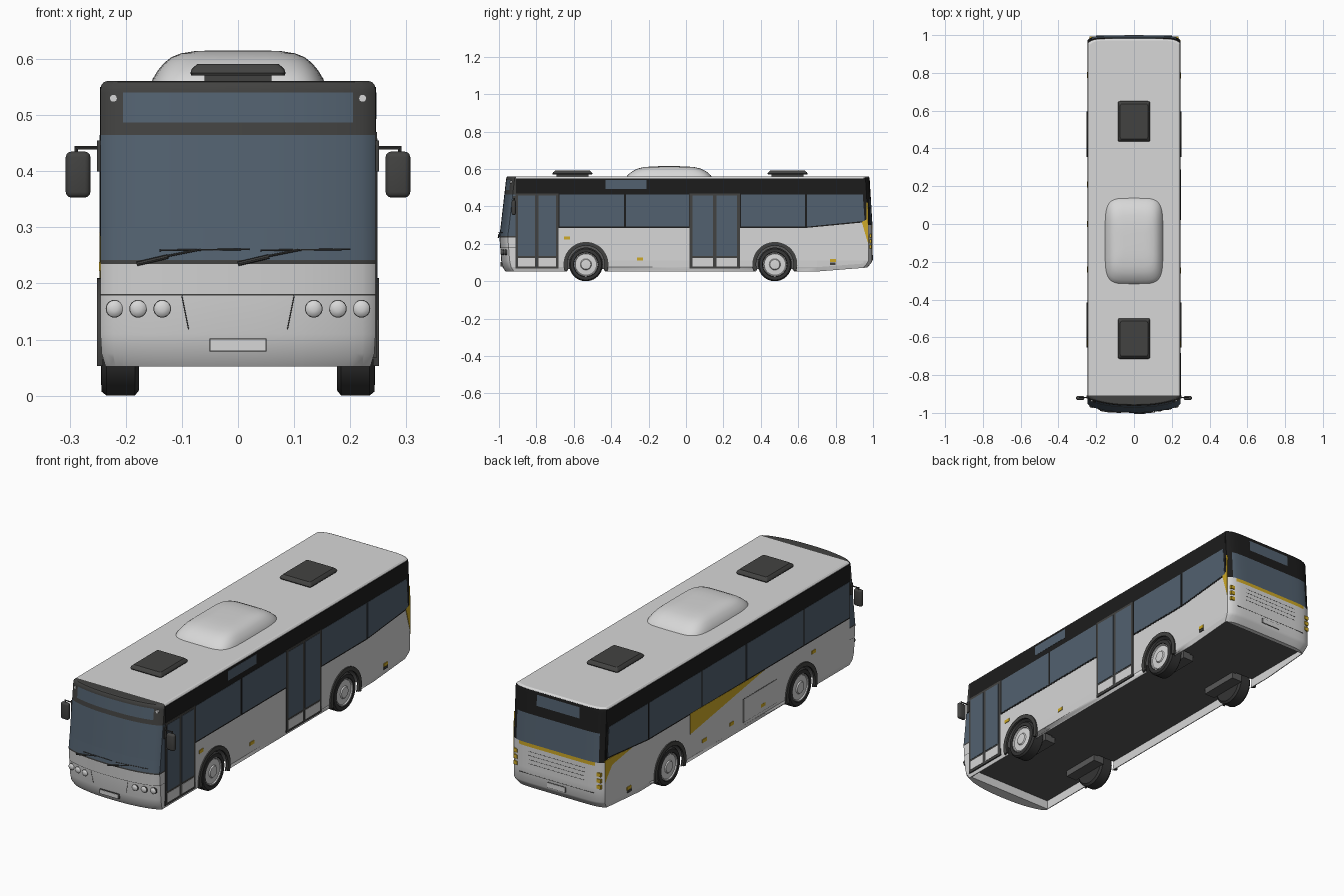
import bpy, bmesh, math
from mathutils import Vector, Matrix

if "Cube" in bpy.data.objects:
    bpy.data.objects.remove(bpy.data.objects["Cube"])


def material(name, rgb):
    m = bpy.data.materials.new(name)
    m.use_nodes = True
    m.diffuse_color = (*rgb, 1)
    m.node_tree.nodes["Principled BSDF"].inputs["Base Color"].default_value = (*rgb, 1)
    return m


MATS = [material("light grey paint", (.68, .68, .68)), material("black paint", (.012, .012, .012)),
        material("dark grey trim", (.055, .055, .053)), material("blue grey glass", (.085, .12, .16)),
        material("yellow paint", (.62, .4, .02)), material("tyre rubber", (.035, .035, .035)),
        material("underside grey", (.1, .1, .1))]
LIGHT, BLACK, TRIM, GLASS, YELLOW, RUBBER, UNDER = range(7)


def finish(name, bm, mat=None):
    bmesh.ops.recalc_face_normals(bm, faces=bm.faces)
    me = bpy.data.meshes.new(name)
    bm.to_mesh(me)
    bm.free()
    for m in (MATS if mat is None else [MATS[mat]]):
        me.materials.append(m)
    ob = bpy.data.objects.new(name, me)
    bpy.context.collection.objects.link(ob)
    bpy.context.view_layer.objects.active = ob
    for o in bpy.context.selected_objects:
        o.select_set(False)
    ob.select_set(True)
    bpy.ops.object.shade_smooth_by_angle(angle=math.radians(32))
    return ob


def loft(rings):
    """Skin closed rings of points and cap both ends."""
    bm = bmesh.new()
    loops = [[bm.verts.new(p) for p in r] for r in rings]
    n = len(loops[0])
    for a, b in zip(loops, loops[1:]):
        for i in range(n):
            bm.faces.new((a[i], a[(i + 1) % n], b[(i + 1) % n], b[i]))
    bm.faces.new(loops[0])
    bm.faces.new(loops[-1])
    return bm


def box(name, lo, hi, mat, bevel=0):
    lo, hi = Vector(lo), Vector(hi)
    bm = bmesh.new()
    bmesh.ops.create_cube(bm, size=1, matrix=Matrix.Translation((lo + hi) / 2) @ Matrix.Diagonal((*(hi - lo), 1)))
    if bevel:
        bmesh.ops.bevel(bm, geom=bm.edges[:], offset=bevel, segments=3, profile=.5, affect='EDGES')
    return finish(name, bm, mat)


def plate(name, pts, side, depth, mat):
    """Thin side panel from a (y, z) outline."""
    return finish(name, loft([[(side * x, y, z) for y, z in pts] for x in (HW - .004, HW + depth)]), mat)


def rect(y0, y1, z0, z1):
    return [(y0, z0), (y1, z0), (y1, z1), (y0, z1)]


def lathe(name, profile, centre, axis, mat, n=32):
    """Revolve (radius, offset) points about an axis through centre."""
    q = Vector((0, 0, 1)).rotation_difference(Vector(axis))
    ring = lambda r, d: [Vector(centre) + q @ Vector((r * math.cos(math.tau * i / n), r * math.sin(math.tau * i / n), d))
                         for i in range(n)]
    return finish(name, loft([ring(r, d) for r, d in profile]), mat)


def rod(name, a, b, r, mat):
    d = Vector(b) - Vector(a)
    return lathe(name, [(r, 0), (r, d.length)], a, d.normalized(), mat, 8)


# Body shell: height, front y, rear y, half width
HW = .245
LEVELS = [(.052, -.965, .97, .236), (.075, -.98, .99, .243), (.11, -.988, .997, HW), (.24, -.998, .997, HW),
          (.3, -.99, .997, HW), (.545, -.962, .982, HW), (.554, -.96, .981, .2435), (.559, -.957, .977, .239),
          (.561, -.952, .972, .232)]


def front_y(x, z):
    for a, b in zip(LEVELS, LEVELS[1:]):
        if a[0] <= z <= b[0]:
            t = (z - a[0]) / (b[0] - a[0])
            return a[1] + t * (b[1] - a[1]) + .036 * abs(x / HW) ** 2.5


def outline(z, yf, yr, hw):
    us = [math.sin(math.pi / 2 * i / 12) for i in range(-12, 13)]
    front = [(hw * u, yf + .036 * abs(u) ** 2.5 + .009 * abs(u) ** 20, z) for u in us]
    rear = [(-hw * u, yr - .022 * abs(u) ** 10, z) for u in us]
    return front + rear


bm = loft([outline(*lv) for lv in LEVELS])
cuts = [(2, z) for z in (.179, .181, .235, .242, .283, .3, .44, .465, .487, .54)]
cuts += [(1, y) for y in (-.908, .7, .95)] + [(0, x) for x in (-.222, -.205, -.115, .115, .205, .222)]
for ax, v in cuts:
    axis = Vector([float(i == ax) for i in range(3)])
    bmesh.ops.bisect_plane(bm, geom=bm.verts[:] + bm.edges[:] + bm.faces[:], plane_co=axis * v, plane_no=axis)
for v in bm.verts:
    if v.co.z < .1 and v.co.y > .7:
        v.co.z += .022 * (v.co.y - .7) / .28
bmesh.ops.recalc_face_normals(bm, faces=bm.faces)


def body_colour(c, n):
    ax = abs(c.x)
    if c.y < -.908:
        if c.z > .465:
            return GLASS if .487 < c.z < .54 and ax < .205 and n.y < -.5 else TRIM
        if c.z > .242:
            return GLASS
        return TRIM if c.z > .235 or .179 < c.z < .181 else LIGHT
    if c.y > .95 and c.z < .552 and n.z < .6:
        if c.z > .44:
            return GLASS if .487 < c.z < .54 and ax < .115 and n.y > .5 else BLACK
        if c.z > .3:
            return GLASS if ax < .222 and n.y > .5 else BLACK
        if c.z > .283:
            return YELLOW if ax < .205 and n.y > .5 else LIGHT
    return LIGHT


for f in bm.faces:
    f.material_index = body_colour(f.calc_center_median(), f.normal)
body = finish("body", bm)


# Recessed underside and wheel wells
def carve(cutter):
    mod = body.modifiers.new("cut", 'BOOLEAN')
    mod.object, mod.operation, mod.solver = cutter, 'DIFFERENCE', 'EXACT'
    bpy.context.view_layer.objects.active = body
    bpy.ops.object.modifier_apply(modifier=mod.name)
    bpy.data.objects.remove(cutter)


AXLES = (-.535, .475)
under = box("underside_cutter", (-.232, -.91, 0), (.232, .95, .095), LIGHT)
under.data.materials.clear()
for m in MATS:
    under.data.materials.append(m)
for p in under.data.polygons:
    p.material_index = UNDER if p.normal.z > .5 else LIGHT
carve(under)
for y in AXLES:
    for s in (-1, 1):
        well = lathe("well_cutter", [(.108, 0), (.108, .14)], (s * .14, y, .09), (s, 0, 0), UNDER, 40)
        carve(well)
# Keep the large planar panels perfectly flat
for p in body.data.polygons:
    if abs(p.normal.x) > .995 or abs(p.normal.z) > .995:
        p.use_smooth = False

# Wheels, arches and inner wheel boxes
for label, y in zip(("front", "rear"), AXLES):
    for side, s in (("left", 1), ("right", -1)):
        tag = f"{label}_{side}_"
        lathe(tag + "tyre", [(.06, 0), (.08, 0), (.09, .008), (.09, .058), (.083, .067), (.066, .068), (.064, .05)],
              (s * .176, y, .09), (s, 0, 0), RUBBER, 40)
        lathe(tag + "rim", [(.064, 0), (.064, .024), (.06, .024), (.057, .019), (.03, .021), (.026, .026), (.01, .027)],
              (s * .218, y, .09), (s, 0, 0), LIGHT)
        x0, x1 = sorted((s * .12, s * .178))
        box(tag + "wheel_box", (x0, y - .1, .065), (x1, y + .1, .12), UNDER)
        arc = [math.radians(-18 + 216 * i / 28) for i in range(29)]
        pts = [(y + .12 * math.cos(a), .09 + .12 * math.sin(a)) for a in arc]
        pts += [(y + .1 * math.cos(a), .09 + .1 * math.sin(a)) for a in reversed(arc)]
        plate(tag + "arch", pts, s, .006, TRIM)

# Side window bands, panes and reflectors
PANES = {1: [(-.675, -.332), (-.32, .015), (.295, .635)],
         -1: [(-.905, -.56), (-.55, -.115), (-.105, .225), (.235, .635)]}
REFLECTORS = {1: [(-.635, .23), (-.245, .12), (.785, .11)],
              -1: [(-.63, .23), (-.24, .12), (0, .12), (.21, .12), (.79, .11)]}
for side, s in (("left", 1), ("right", -1)):
    plate(side + "_window_band", [(-.91, .285), (.64, .285), (.965, .316), (.958, .55), (-.91, .55)], s, .001, BLACK)
    for y0, y1 in PANES[s]:
        plate(side + "_window", rect(y0, y1, .292, .465), s, .002, GLASS)
    plate(side + "_rear_window", [(.647, .292), (.955, .322), (.945, .465), (.647, .465)], s, .002, GLASS)
    for y, z in REFLECTORS[s]:
        plate(side + "_reflector", rect(y - .016, y + .016, z - .008, z + .008), s, .003, YELLOW)
    plate(side + "_rear_marker", rect(.77, .8, .088, .1), s, .002, TRIM)
plate("left_rear_flash", [(.94, .318), (.965, .33), (.966, .42), (.972, .42), (.975, .2), (.962, .24)], 1, .002, YELLOW)
plate("right_rear_flash", [(.765, .297), (.92, .312), (.975, .31), (.975, .2), (.955, .23), (.92, .272)], -1, .002,
      YELLOW)
plate("right_side_flash", [(.32, .19), (.32, .29), (-.25, .285)], -1, .002, YELLOW)
plate("left_route_display", rect(-.43, -.21, .493, .54), 1, .002, GLASS)
plate("service_hatch_gap", rect(-.345, -.09, .09, .205), -1, .001, TRIM)
plate("service_hatch", rect(-.343, -.092, .092, .203), -1, .002, LIGHT)

# Double doors on the left side
for label, y0, y1 in (("front", -.912, -.682), ("middle", .02, .288)):
    plate(label + "_door_frame", rect(y0, y1, .068, .47), 1, .0025, TRIM)
    mid = (y0 + y1) / 2
    for a, b in ((y0 + .014, mid - .009), (mid + .009, y1 - .014)):
        plate(label + "_door_glass", rect(a, b, .135, .458), 1, .004, GLASS)
        plate(label + "_door_kick_panel", rect(a, b, .08, .125), 1, .004, LIGHT)

# Front lamps, panel seams and number plate
for s in (-1, 1):
    for x in (.22, .178, .135):
        y = front_y(x, .155)
        lathe("headlamp_ring", [(.0158, -.006), (.0158, .003)], (s * x, y, .155), (0, -1, 0), TRIM, 24)
        lathe("headlamp_lens", [(.0148, -.006), (.0148, .0035), (.011, .007), (.005, .009)],
              (s * x, y, .155), (0, -1, 0), LIGHT, 24)
    lathe("marker_lamp", [(.007, -.012), (.007, .005)], (s * .222, front_y(.222, .53), .53), (0, -1, 0), LIGHT, 16)
    rod("front_panel_seam", (s * .1, front_y(.1, .178), .178), (s * .088, front_y(.088, .118), .118), .001, TRIM)
box("front_plate_frame", (-.051, -.991, .079), (.051, -.975, .102), TRIM)
box("front_number_plate", (-.049, -.993, .081), (.049, -.98, .1), LIGHT)

# Wipers
for x in (-.18, 0):
    at = lambda dx, z: (x + dx, front_y(x + dx, z) - .005, z)
    rod("wiper_arm", at(0, .235), at(.055, .248), .004, TRIM)
    rod("wiper_link", at(.05, .248), at(.11, .26), .002, TRIM)
    rod("wiper_blade", at(.04, .259), at(.2, .261), .0016, TRIM)

# Mirrors
for side, s in (("left", 1), ("right", -1)):
    x0, x1 = sorted((s * .263, s * .307))
    box(side + "_mirror", (x0, -.932, .353), (x1, -.91, .435), TRIM, .01)
    rod(side + "_mirror_arm", (s * .246, -.918, .442), (s * .29, -.918, .442), .003, TRIM)
    rod(side + "_mirror_stem", (s * .288, -.918, .445), (s * .288, -.918, .425), .003, TRIM)
    x0, x1 = sorted((s * .242, s * .251))
    box(side + "_mirror_bracket", (x0, -.925, .4), (x1, -.908, .455), TRIM)

# Rear grille, lamps and number plate
for i in range(4):
    z = .2 + .02 * i
    box("rear_grille_seam", (-.15, .99, z), (.15, .9975, z + .0015), TRIM)
box("rear_bumper_seam", (-.2, .985, .15), (.2, .9975, .152), TRIM)
box("rear_plate_frame", (-.051, .985, .113), (.051, .9985, .139), TRIM)
box("rear_number_plate", (-.049, .985, .115), (.049, 1, .137), LIGHT)
for s in (-1, 1):
    for z in (.175, .205, .235):
        x0, x1 = sorted((s * .214, s * .235))
        box("tail_lamp", (x0, .975, z), (x1, .993, z + .018), YELLOW)


# Roof unit and hatches
def pad(name, y0, y1, hw, steps, power, slope, mat):
    def ring(k, z):
        pts = []
        inset = hw * (1 - k)
        e = 2 / power
        for i in range(48):
            c, d = math.cos(math.tau * i / 48), math.sin(math.tau * i / 48)
            pts.append((math.copysign(abs(c) ** e, c) * (hw - inset),
                        (y0 + y1) / 2 + math.copysign(abs(d) ** e, d) * ((y1 - y0) / 2 - inset * slope), z))
        return pts
    return finish(name, loft([ring(k, z) for k, z in steps]), mat)


pad("roof_air_unit", -.32, .14, .155,
    [(1, .555), (.98, .565), (.92, .58), (.85, .593), (.77, .603), (.66, .61), (.5, .614), (.35, .615)], 5, 1.8, LIGHT)
for label, y in (("front", -.607), ("rear", .543)):
    box(label + "_roof_hatch_base", (-.06, y - .085, .555), (.06, y + .085, .575), TRIM)
    pad(label + "_roof_hatch", y - .107, y + .107, .085, [(.98, .571), (1, .575), (.97, .582), (.86, .591)], 24, 1.2,
        TRIM)
